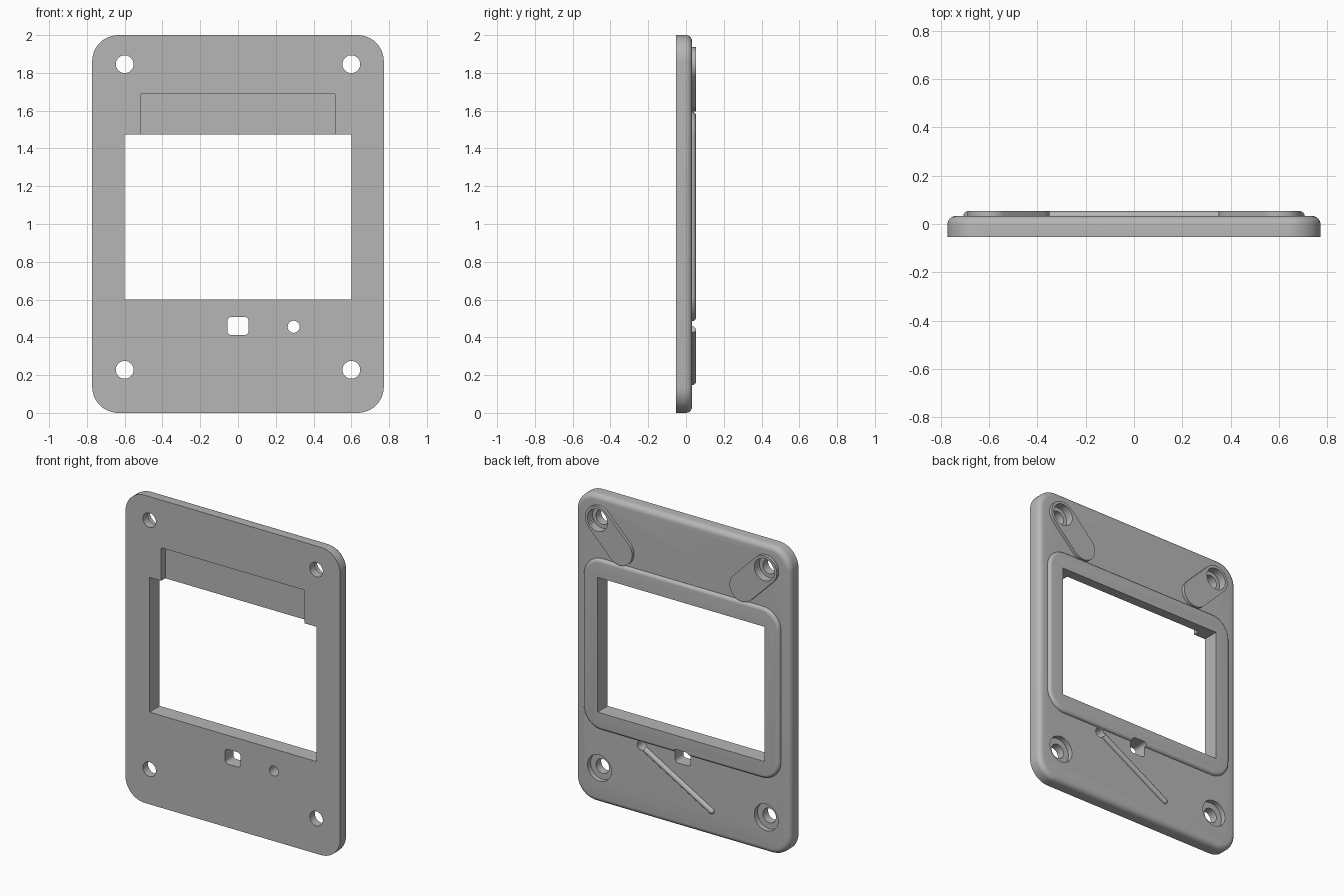
import bpy, bmesh, math
from math import sin, cos, pi

cube = bpy.data.objects.get("Cube")
if cube:
    bpy.data.objects.remove(cube, do_unlink=True)

grey = bpy.data.materials.new("plain_grey")
grey.use_nodes = True
COLOR = (0.47, 0.47, 0.47, 1)
grey.diffuse_color = COLOR
grey.node_tree.nodes["Principled BSDF"].inputs["Base Color"].default_value = COLOR

FRONT, BACK, RAISED = -0.053, 0.033, 0.053


def rounded_rect(cx, cz, hx, hz, r, seg=12):
    """Outline function of a rounded rectangle that can be inset."""
    def outline(inset):
        rr = max(r - inset, 0)
        pts = []
        for q, (sx, sz) in enumerate([(1, 1), (-1, 1), (-1, -1), (1, -1)]):
            ox, oz = cx + sx * (hx - inset - rr), cz + sz * (hz - inset - rr)
            steps = seg if r > 0 else 0
            for i in range(steps + 1):
                a = q * pi / 2 + (i / steps if steps else 0) * pi / 2
                pts.append((ox + rr * cos(a), oz + rr * sin(a)))
        return pts
    return outline


def capsule(a, b, r, seg=20):
    """Outline function of a round-ended slot from a to b."""
    ang = math.atan2(b[1] - a[1], b[0] - a[0])
    def outline(inset):
        rr = r - inset
        pts = []
        for c, start in ((b, ang - pi / 2), (a, ang + pi / 2)):
            for i in range(seg + 1):
                t = start + pi * i / seg
                pts.append((c[0] + rr * cos(t), c[1] + rr * sin(t)))
        return pts
    return outline


def circle(x, z, r, seg=40):
    return lambda inset: [(x + r * cos(2 * pi * i / seg), z + r * sin(2 * pi * i / seg))
                          for i in range(seg)]


def loft(name, outline, layers):
    """Solid made of (y, inset) layers of an outline."""
    bm = bmesh.new()
    rings = [[bm.verts.new((x, y, z)) for x, z in outline(inset)] for y, inset in layers]
    n = len(rings[0])
    bm.faces.new(rings[0])
    bm.faces.new(rings[-1])
    for lo, hi in zip(rings, rings[1:]):
        for i in range(n):
            j = (i + 1) % n
            bm.faces.new((lo[i], lo[j], hi[j], hi[i]))
    bmesh.ops.recalc_face_normals(bm, faces=bm.faces)
    mesh = bpy.data.meshes.new(name)
    bm.to_mesh(mesh)
    bm.free()
    mesh.materials.append(grey)
    obj = bpy.data.objects.new(name, mesh)
    bpy.context.collection.objects.link(obj)
    return obj


def round_edge(y0, top, r, steps=6):
    """Layers with a quarter-round on the back edge."""
    return [(y0, 0)] + [(top - r + r * sin(t), r - r * cos(t))
                        for t in (pi / 2 * i / steps for i in range(steps + 1))]


def combine(target, tool, operation):
    mod = target.modifiers.new(operation.lower(), 'BOOLEAN')
    mod.operation, mod.object, mod.solver = operation, tool, 'EXACT'
    bpy.context.view_layer.objects.active = target
    bpy.ops.object.modifier_apply(modifier=mod.name)
    bpy.data.objects.remove(tool, do_unlink=True)


# Main plate with rounded back edge
plate = loft("cover_plate", rounded_rect(0, 1, 0.772, 1, 0.138),
             round_edge(FRONT, BACK, 0.035))

# Raised window frame, screw tabs and slanted rib on the back
raised = [loft("window_frame", rounded_rect(0, 1.04, 0.707, 0.555, 0.13),
               round_edge(0, RAISED, 0.022))]
for s in (1, -1):
    raised.append(loft("screw_tab", capsule((s * 0.6, 1.846), (s * 0.44, 1.685), 0.09),
                       [(0, 0), (RAISED, 0)]))
raised.append(loft("slanted_rib", capsule((0.295, 0.455), (-0.21, 0.166), 0.018),
                   round_edge(0.01, RAISED, 0.0175)))
for part in raised:
    combine(plate, part, 'UNION')

# Window, front recess, button hole and indicator hole
THROUGH = [(-0.1, 0), (0.1, 0)]
cutters = [
    loft("window_cut", rounded_rect(0, 1.037, 0.6, 0.438, 0), THROUGH),
    loft("recess_cut", rounded_rect(0, 1.54, 0.516, 0.15, 0.008, 3), [(-0.1, 0), (-0.01, 0)]),
    loft("button_cut", rounded_rect(0, 0.46, 0.056, 0.048, 0.022, 6), THROUGH),
    loft("indicator_cut", circle(0.295, 0.456, 0.032), THROUGH),
]
# Screw holes with wider seats from the back
for s in (1, -1):
    for z, seat in ((1.846, 0.072), (0.228, 0.086)):
        cutters.append(loft("screw_cut", circle(s * 0.6, z, 0.047), THROUGH))
        cutters.append(loft("seat_cut", circle(s * 0.6, z, seat), [(0.0, 0), (0.1, 0)]))
for part in cutters:
    combine(plate, part, 'DIFFERENCE')

bpy.ops.object.select_all(action='DESELECT')
plate.select_set(True)
bpy.context.view_layer.objects.active = plate
bpy.ops.object.shade_smooth_by_angle(angle=math.radians(30))
